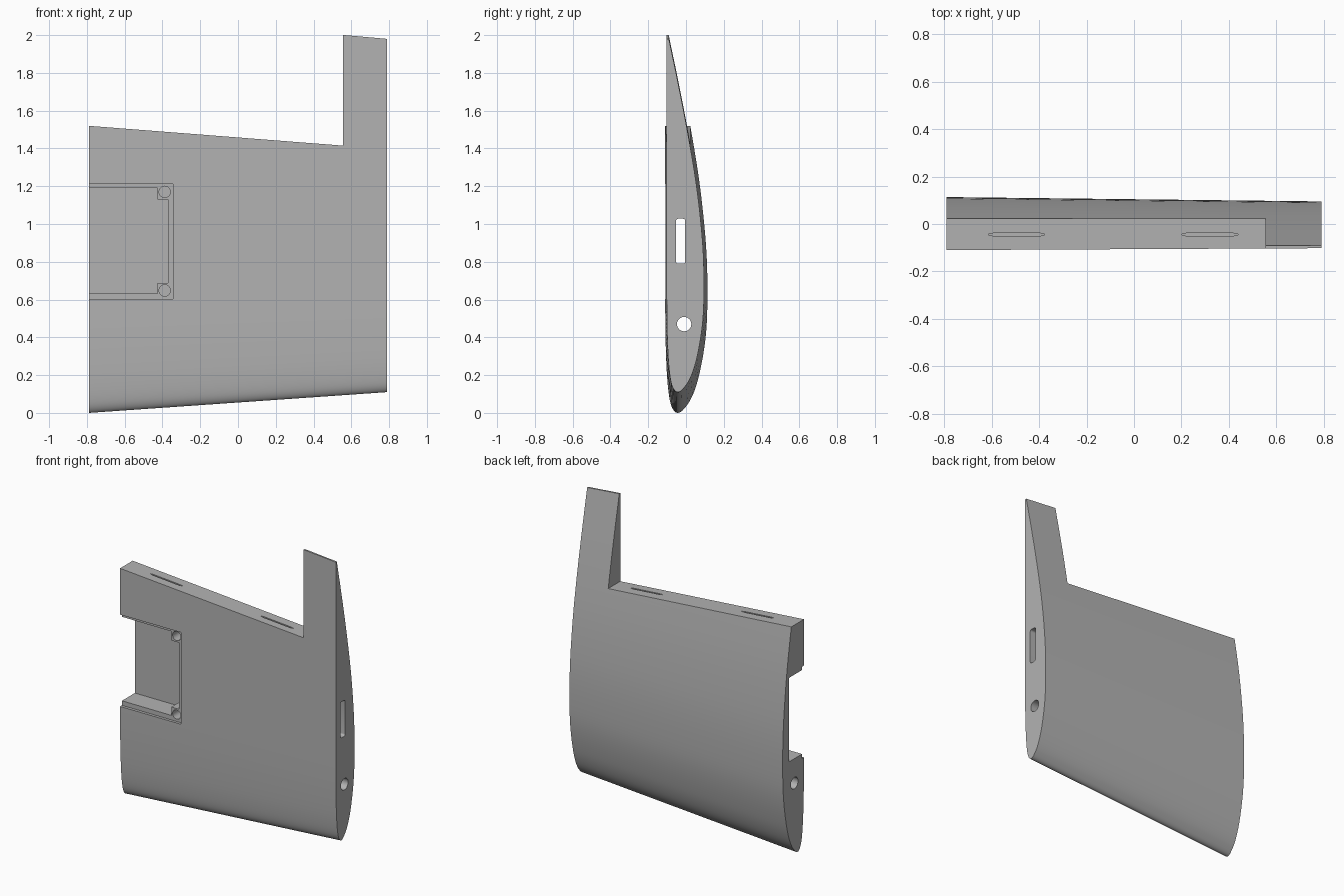
import bpy, bmesh, math
from mathutils import Vector

cube = bpy.data.objects.get("Cube")
if cube:
    bpy.data.objects.remove(cube)

grey = bpy.data.materials.new("plain grey")
grey.use_nodes = True
grey.diffuse_color = (0.45, 0.45, 0.45, 1)
grey.node_tree.nodes["Principled BSDF"].inputs["Base Color"].default_value = (0.45, 0.45, 0.45, 1)

# Airfoil in fractions of the chord: position, upper height, lower height
STATIONS = [(0, 3.1, 3.1), (1.25, 4.9, 1.75), (2.5, 5.85, 1.3), (5, 7.1, .85), (10, 8.6, .4),
            (20, 10.2, .05), (30, 10.55, 0), (40, 10.3, 0), (50, 9.45, 0), (60, 8.2, 0),
            (70, 6.55, 0), (80, 4.7, 0), (90, 2.7, 0), (100, .6, 0)]


def height(t, side):
    """Smooth cubic through the stations, spaced by the square root of chord."""
    xs = [math.sqrt(s[0] / 100) for s in STATIONS]
    ys = [s[side] / 100 for s in STATIONS]
    n = len(xs)
    slope = [(ys[min(i + 1, n - 1)] - ys[max(i - 1, 0)]) /
             (xs[min(i + 1, n - 1)] - xs[max(i - 1, 0)]) for i in range(n)]
    r = math.sqrt(t)
    i = next((k for k in range(n - 1) if r <= xs[k + 1]), n - 2)
    h = xs[i + 1] - xs[i]
    u = (r - xs[i]) / h
    value = ((2*u**3 - 3*u**2 + 1) * ys[i] + (u**3 - 2*u**2 + u) * h * slope[i]
             + (3*u**2 - 2*u**3) * ys[i + 1] + (u**3 - u**2) * h * slope[i + 1])
    return max(value, 0)


def loft(name, first, second):
    """Closed solid between two matching outlines."""
    bm = bmesh.new()
    a = [bm.verts.new(p) for p in first]
    b = [bm.verts.new(p) for p in second]
    n = len(a)
    for i in range(n):
        j = (i + 1) % n
        bm.faces.new((a[i], a[j], b[j], b[i]))
    bm.faces.new(a[::-1])
    bm.faces.new(b)
    bmesh.ops.recalc_face_normals(bm, faces=bm.faces)
    mesh = bpy.data.meshes.new(name)
    bm.to_mesh(mesh)
    bm.free()
    obj = bpy.data.objects.new(name, mesh)
    bpy.context.collection.objects.link(obj)
    mesh.materials.append(grey)
    return obj


def section(x, lead, trail, base):
    chord = trail - lead
    ts = [(i / 48) ** 2 for i in range(49)]
    upper = [(x, base + height(t, 1) * chord, lead + t * chord) for t in ts]
    lower = [(x, base + height(t, 2) * chord, lead + t * chord) for t in ts[1:]]
    return upper + lower[::-1]


wing = loft("wing_panel", section(-.79, 0, 2.12, -.11), section(.79, .11, 1.98, -.102))


def cut(name, outline, axis, lo, hi):
    """Carve a prism with the given outline along an axis out of the wing."""
    place = {"x": lambda p, d: Vector((d, p[0], p[1])),
             "y": lambda p, d: Vector((p[0], d, p[1])),
             "z": lambda p, d: Vector((p[0], p[1], d))}[axis]
    cutter = loft(name, [place(p, lo) for p in outline], [place(p, hi) for p in outline])
    mod = wing.modifiers.new(name, "BOOLEAN")
    mod.operation, mod.solver, mod.object = "DIFFERENCE", "EXACT", cutter
    bpy.context.view_layer.objects.active = wing
    bpy.ops.object.modifier_apply(modifier=name)
    bpy.data.objects.remove(cutter)


def box(x0, x1, y0, y1):
    return [(x0, y0), (x1, y0), (x1, y1), (x0, y1)]


def rounded(x0, x1, y0, y1, r, steps=5):
    corners = [(x1 - r, y1 - r), (x0 + r, y1 - r), (x0 + r, y0 + r), (x1 - r, y0 + r)]
    return [(cx + r * math.cos(a), cy + r * math.sin(a))
            for k, (cx, cy) in enumerate(corners)
            for a in [(k + s / steps) * math.pi / 2 for s in range(steps + 1)]]


def circle(cx, cy, r, n=32):
    return [(cx + r * math.cos(i * math.tau / n), cy + r * math.sin(i * math.tau / n))
            for i in range(n)]


# Cutout for the control surface, leaving the narrow tip extension
cut("surface_cutout", [(-1, 1.536), (.555, 1.415), (.555, 3), (-1, 3)], "y", -1, 1)

# Cover ledge and deep bay, with two square posts left in the bay corners
cut("cover_ledge", box(-1, -.345, .602, 1.212), "y", -1, -.09)
cut("equipment_bay", [(-1, .632), (-.427, .632), (-.427, .688), (-.37, .688),
                      (-.37, 1.13), (-.427, 1.13), (-.427, 1.19), (-1, 1.19)], "y", -1, .045)
for z in (.648, 1.17):
    cut("post_hole", circle(-.388, z, .03), "y", -1, .01)

# Spar hole through the whole span and cable slot into the bay
cut("spar_hole", circle(-.01, .47, .038), "x", -1, 1)
cut("cable_slot", rounded(-.053, -.004, .79, 1.028, .012), "x", -.5, 1)

# Thin hinge slots in the cut edge
for x in (-.495, .32):
    cut("hinge_slot", [(x - .118, -.046), (x - .1, -.05), (x + .1, -.05), (x + .118, -.046),
                       (x + .118, -.043), (x + .1, -.039), (x - .1, -.039), (x - .118, -.043)],
        "z", 1.32, 1.8)

bpy.ops.object.select_all(action="DESELECT")
wing.select_set(True)
bpy.context.view_layer.objects.active = wing
bpy.ops.object.shade_smooth_by_angle(angle=math.radians(30))
